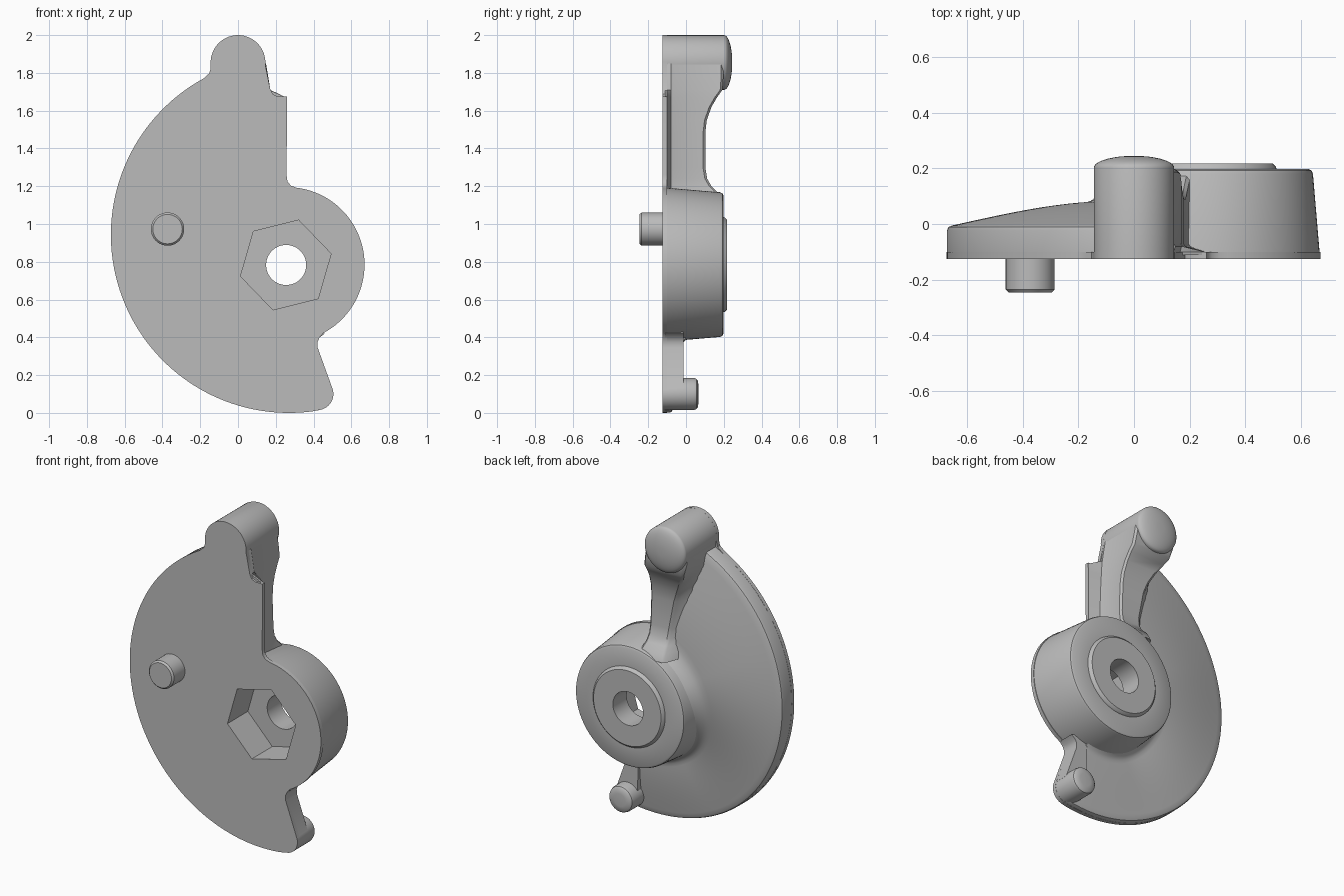
import bpy, bmesh
from math import sin, cos, pi, radians, sqrt

if "Cube" in bpy.data.objects:
    bpy.data.objects.remove(bpy.data.objects["Cube"], do_unlink=True)

grey = bpy.data.materials.new("plain grey")
grey.use_nodes = True
grey.diffuse_color = (0.5, 0.5, 0.5, 1)
grey.node_tree.nodes["Principled BSDF"].inputs["Base Color"].default_value = (0.5, 0.5, 0.5, 1)

FRONT = -0.125
HUB = (0.26, 0.785)
DISC, DISC_R = (0.27, 0.943), 0.943
TOP_KNOB = (0, 1.855)
LOW_KNOB = (0.42, 0.1)


def loft(name, sections):
    """Skin equal-length closed sections and cap both ends."""
    bm = bmesh.new()
    rings = [[bm.verts.new(p) for p in s] for s in sections]
    n = len(rings[0])
    for a, b in zip(rings, rings[1:]):
        for i in range(n):
            j = (i + 1) % n
            bm.faces.new((a[i], a[j], b[j], b[i]))
    bm.faces.new(rings[0])
    bm.faces.new(rings[-1])
    bmesh.ops.recalc_face_normals(bm, faces=bm.faces)
    mesh = bpy.data.meshes.new(name)
    bm.to_mesh(mesh)
    bm.free()
    mesh.materials.append(grey)
    obj = bpy.data.objects.new(name, mesh)
    bpy.context.collection.objects.link(obj)
    return obj


def arc(centre, r, start, end, n):
    angles = [radians(start + (end - start) * i / n) for i in range(n + 1)]
    return [(centre[0] + r * cos(a), centre[1] + r * sin(a)) for a in angles]


def prism(name, outline, y0, y1):
    return loft(name, [[(x, y, z) for x, z in outline] for y in (y0, y1)])


def turned(name, centre, profile, n=64, start=0):
    """Round part about the y direction from (radius, y) pairs."""
    return loft(name, [[(x, y, z) for x, z in arc(centre, r, start, start + 360, n)[:-1]]
                       for r, y in profile])


def cut(obj, cutters):
    bpy.context.view_layer.objects.active = obj
    for c in cutters:
        mod = obj.modifiers.new("cut", "BOOLEAN")
        mod.operation = "DIFFERENCE"
        mod.solver = "EXACT"
        mod.object = c
        bpy.ops.object.modifier_apply(modifier=mod.name)


def smoothstep(v, lo, hi):
    v = min(max((v - lo) / (hi - lo), 0), 1)
    return v * v * (3 - 2 * v)


# Thin front plate carrying the full outline
outline = (arc(TOP_KNOB, 0.145, -5, 175, 28)
           + [(-0.146, 1.82), (-0.152, 1.797), (-0.17, 1.782)]
           + arc(DISC, DISC_R, 118.5, 278, 90)
           + arc(LOW_KNOB, 0.085, -80, 18, 12)
           + [(0.422, 0.345), (0.421, 0.375), (0.432, 0.4)]
           + arc(HUB, 0.41, -62, 83, 40)
           + [(0.28, 1.203), (0.262, 1.225), (0.257, 1.26), (0.26, 1.675),
              (0.21, 1.675), (0.184, 1.687), (0.17, 1.715)])
plate = prism("front_plate", outline, FRONT, -0.1)

# Tapered hub with a raised bearing face
hub = turned("hub", HUB, [(0.408, -0.115), (0.383, 0.18), (0.378, 0.192), (0.367, 0.198),
                          (0.252, 0.198), (0.25, 0.205), (0.237, 0.218)], 96)

# Hex pocket and through hole
hex_cutter = turned("hex_cutter", (0.253, 0.783), [(0.247, -0.4), (0.247, 0.08)], 6, 14)
hole_cutter = turned("hole_cutter", (0.255, 0.783), [(0.106, -0.5), (0.106, 0.5)])
cut(plate, [hex_cutter])
cut(hub, [hex_cutter, hole_cutter])
for c in (hex_cutter, hole_cutter):
    bpy.data.objects.remove(c, do_unlink=True)

# Sloped disc sweeping from the upper arm down to the lower arm, thinning as it goes
sections = []
STEPS, ACROSS = 100, 20
for i in range(STEPS + 1):
    deg = 105 + 178 * i / STEPS
    dx, dz = cos(radians(deg)), sin(radians(deg))
    ox, oz = HUB[0] - DISC[0], HUB[1] - DISC[1]
    b = ox * dx + oz * dz
    outer = -b + sqrt(b * b - ox * ox - oz * oz + DISC_R ** 2) - 0.001
    rim = -0.005 - 0.065 * smoothstep(deg, 165, 270)
    top = 0.083 - 0.105 * smoothstep(deg, 150, 240)
    prof = [(0.37, -0.112), (outer, -0.112), (outer, rim - 0.018),
            (outer - 0.005, rim - 0.006), (outer - 0.018, rim)]
    for k in range(1, ACROSS + 1):
        t = k / ACROSS
        fillet = 0.07 * max(0, (t - 0.84) / 0.16) ** 2
        prof.append((outer - 0.018 + (0.37 - outer + 0.018) * t,
                     rim + (top - rim) * sin(t * pi / 2) + fillet))
    sections.append([(HUB[0] + r * dx, y, HUB[1] + r * dz) for r, y in prof])
loft("sloped_disc", sections)

# Upper arm: height, left edge, right edge, back face, left flare
arm = [(1.12, 0.02, 0.21, 0.19, 0.08), (1.165, 0.03, 0.20, 0.17, 0.08),
       (1.2, 0.04, 0.192, 0.135, 0.08), (1.24, 0.04, 0.188, 0.112, 0.08),
       (1.3, 0.035, 0.186, 0.102, 0.08), (1.48, 0.0, 0.18, 0.102, 0.08),
       (1.55, -0.025, 0.177, 0.11, 0.07), (1.62, -0.06, 0.173, 0.135, 0.05),
       (1.67, -0.09, 0.17, 0.164, 0.03), (1.71, -0.112, 0.166, 0.193, 0.02),
       (1.78, -0.135, 0.155, 0.198, 0.0), (1.85, -0.143, 0.143, 0.198, 0.0)]
sections = []
for z, xl, xr, back, flare in arm:
    lip = 0.255 if z < 1.672 else xr
    base = 0.03 - 0.05 * smoothstep(z, 1.45, 1.75)
    sections.append([(x, y, z) for x, y in (
        (lip, -0.112), (lip, -0.1), (xr + 0.005, -0.08), (xr, -0.07), (xr, back - 0.012),
        (xr - 0.012, back), (xl + 0.015, back), (xl, back - 0.012),
        (xl - flare * 0.4, base + (back - base) * 0.4), (xl - flare, base),
        (xl - flare, -0.112))])
loft("upper_arm", sections)

# Domed knob at the top of the arm
turned("top_knob", TOP_KNOB, [(0.1445, -0.112), (0.1445, 0.202)]
       + [(0.1445 * cos(a), 0.202 + 0.043 * sin(a))
          for a in (radians(d) for d in range(10, 90, 10))])

# Lower arm neck and knob
prism("lower_neck", [(0.34, 0.46), (0.46, 0.42), (0.432, 0.4), (0.421, 0.375),
                     (0.422, 0.345), (0.499, 0.13), (0.4, 0.06), (0.35, 0.13)],
      -0.112, -0.012)
turned("lower_knob", LOW_KNOB, [(0.0845, -0.112), (0.0845, 0.04), (0.08, 0.055),
                                (0.07, 0.063), (0.04, 0.067)], 40)

# Front pin with a chamfered end
turned("front_pin", (-0.373, 0.973), [(0.088, -0.11), (0.088, -0.235), (0.078, -0.246)], 40)

# Smooth curved walls, keep sharp edges
bpy.ops.object.select_all(action="DESELECT")
for obj in bpy.context.collection.objects:
    if obj.type == "MESH" and grey.name in obj.data.materials:
        obj.select_set(True)
        bpy.context.view_layer.objects.active = obj
bpy.ops.object.shade_smooth_by_angle(angle=radians(32))
